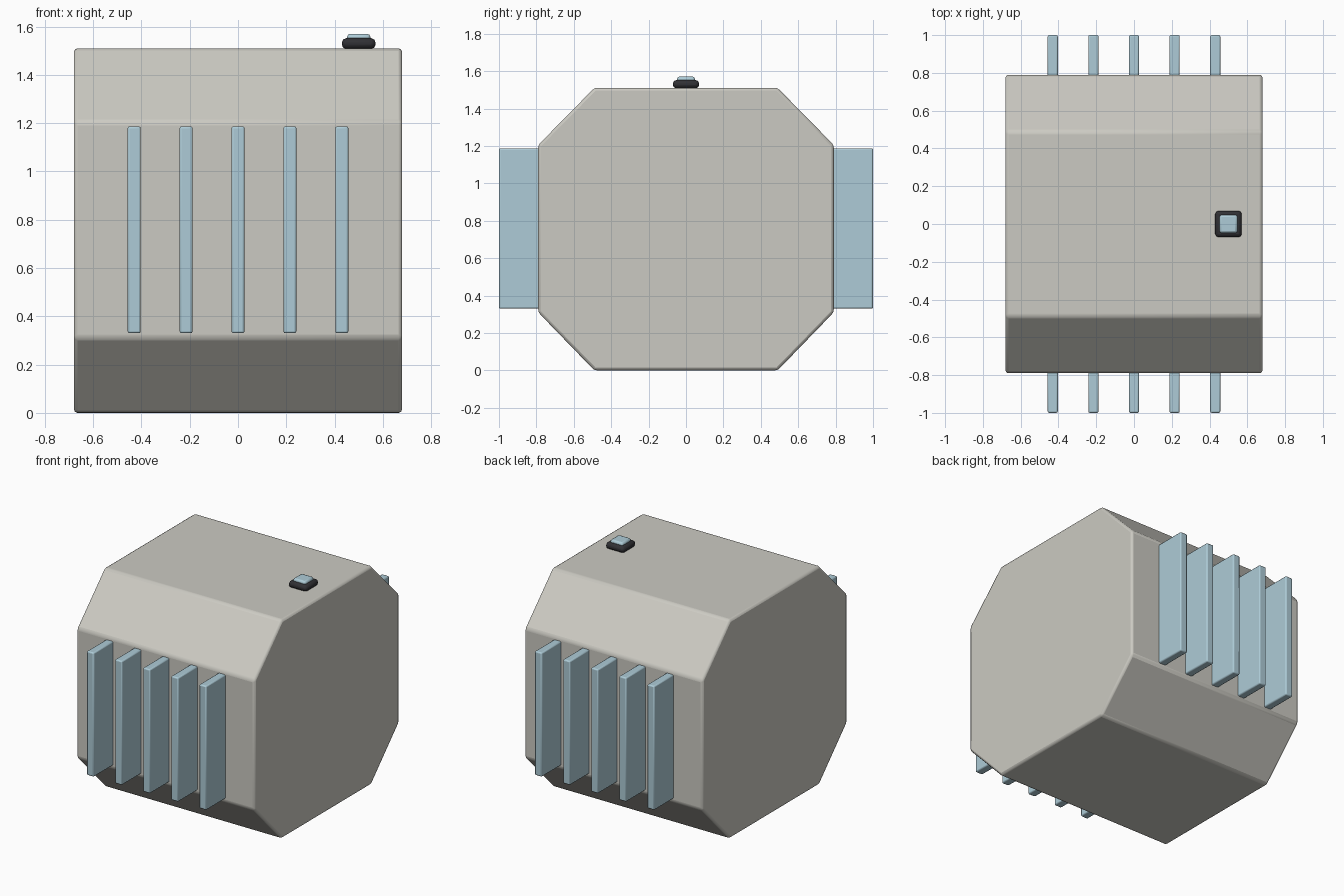
import bpy

if "Cube" in bpy.data.objects:
    bpy.data.objects.remove(bpy.data.objects["Cube"])


def material(name, rgb):
    m = bpy.data.materials.new(name)
    m.diffuse_color = (*rgb, 1)
    m.use_nodes = True
    m.node_tree.nodes["Principled BSDF"].inputs["Base Color"].default_value = m.diffuse_color
    return m


WARM = material("warm_grey", (0.60, 0.59, 0.54))
BLUE = material("pale_blue", (0.42, 0.60, 0.68))
DARK = material("dark", (0.03, 0.03, 0.035))


def finish(ob, name, mat, bevel, segments=2):
    ob.name = name
    ob.data.materials.append(mat)
    mod = ob.modifiers.new("Bevel", 'BEVEL')
    mod.width = bevel
    mod.segments = segments
    mod.limit_method = 'ANGLE'
    return ob


def box(name, lo, hi, mat, bevel, segments=2):
    bpy.ops.mesh.primitive_cube_add(
        size=1, location=[(a + b) / 2 for a, b in zip(lo, hi)])
    ob = bpy.context.object
    ob.scale = [b - a for a, b in zip(lo, hi)]
    bpy.ops.object.transform_apply(location=False, rotation=False, scale=True)
    return finish(ob, name, mat, bevel, segments)


# Body: octagonal side profile extruded along x
W = 0.68
profile = [(-0.49, 0), (0.49, 0), (0.79, 0.31), (0.79, 1.205),
           (0.49, 1.51), (-0.49, 1.51), (-0.79, 1.205), (-0.79, 0.31)]
n = len(profile)
verts = [(x, y, z) for x in (-W, W) for y, z in profile]
faces = [tuple(reversed(range(n))), tuple(range(n, 2 * n))]
faces += [(i, (i + 1) % n, n + (i + 1) % n, n + i) for i in range(n)]
mesh = bpy.data.meshes.new("body")
mesh.from_pydata(verts, [], faces)
body = bpy.data.objects.new("body", mesh)
bpy.context.collection.objects.link(body)
finish(body, "body", WARM, 0.015)

# Cooling fins on the front and back
for side, label in ((-1, "front"), (1, "back")):
    for i in range(5):
        x = (i - 2) * 0.215
        y0, y1 = sorted((side * 0.74, side * 1.0))
        box(f"{label}_fin_{i + 1}", (x - 0.027, y0, 0.33),
            (x + 0.027, y1, 1.187), BLUE, 0.008)

# Button on the top: dark bezel and blue cap
box("button_bezel", (0.43, -0.07, 1.508), (0.57, 0.07, 1.552), DARK, 0.018)
box("button_cap", (0.452, -0.048, 1.53), (0.548, 0.048, 1.57), BLUE, 0.012)

# Smooth bevels, flat faces
bpy.ops.object.select_all(action='SELECT')
bpy.context.view_layer.objects.active = body
bpy.ops.object.shade_smooth_by_angle()
